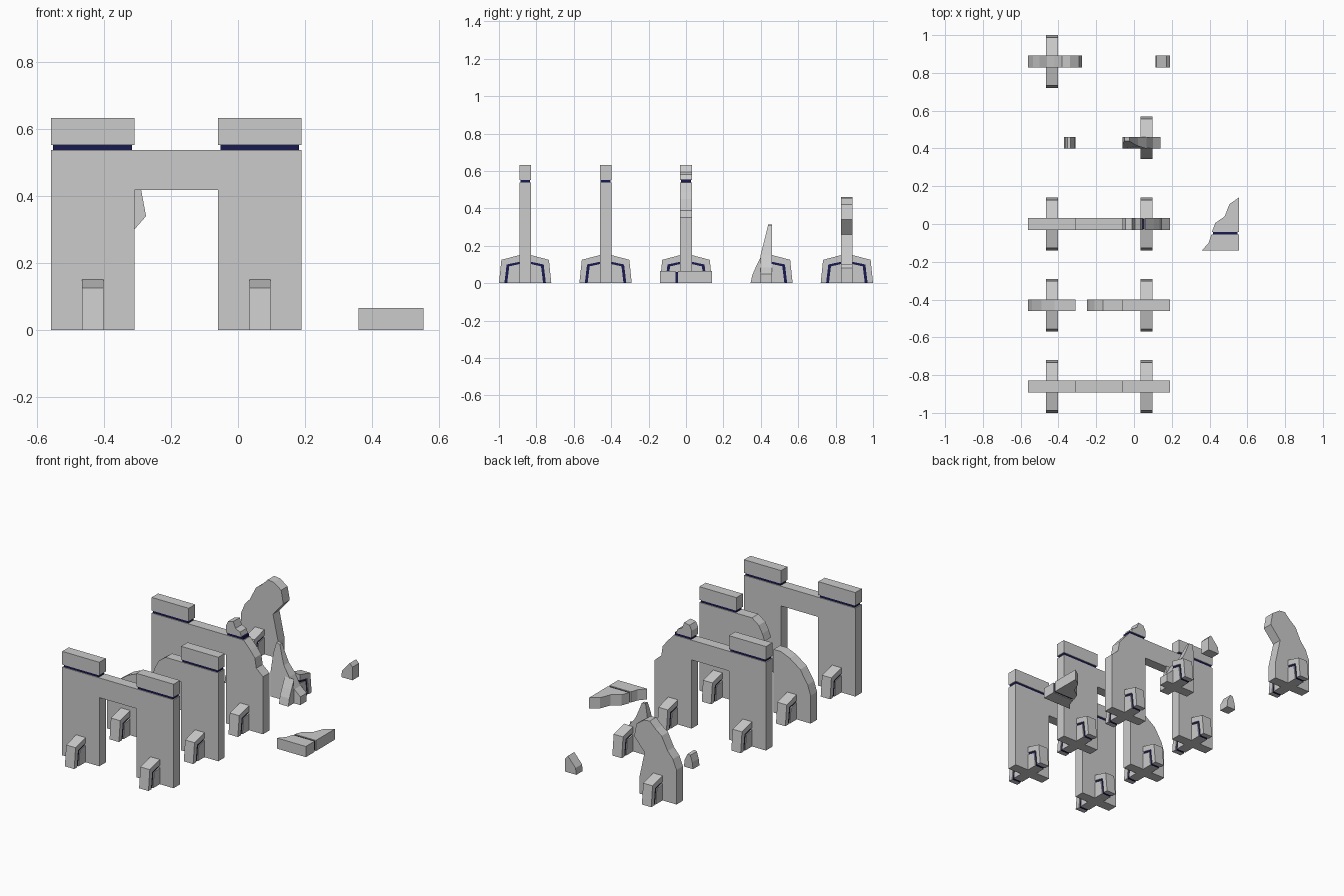
import bpy, bmesh

if "Cube" in bpy.data.objects:
    bpy.data.objects.remove(bpy.data.objects["Cube"])

navy = bpy.data.materials.new("navy_seam")
navy.diffuse_color = (0.01, 0.01, 0.08, 1)
navy.use_nodes = True
navy.node_tree.nodes["Principled BSDF"].inputs["Base Color"].default_value = navy.diffuse_color


def prism(name, pts, axis, lo, hi, mat=None):
    """Extrude a closed 2D outline along an axis ('x': yz, 'y': xz, 'z': xy)."""
    def place(a, b, c):
        return {"x": (c, a, b), "y": (a, c, b), "z": (a, b, c)}[axis]
    bm = bmesh.new()
    rings = [[bm.verts.new(place(a, b, c)) for a, b in pts] for c in (lo, hi)]
    bm.faces.new(rings[0])
    bm.faces.new(rings[1])
    n = len(pts)
    for i in range(n):
        j = (i + 1) % n
        bm.faces.new((rings[0][i], rings[0][j], rings[1][j], rings[1][i]))
    bmesh.ops.recalc_face_normals(bm, faces=bm.faces)
    me = bpy.data.meshes.new(name)
    bm.to_mesh(me)
    bm.free()
    ob = bpy.data.objects.new(name, me)
    bpy.context.collection.objects.link(ob)
    if mat:
        me.materials.append(mat)
    return ob


def rect(x0, x1, z0, z1):
    return [(x0, z0), (x1, z0), (x1, z1), (x0, z1)]


T = 0.031          # half thickness of every wall
LEFT, RIGHT = -0.56, -0.06   # left edge of each leg
LEG = 0.25         # leg width


def wall(name, pts, y):
    return prism(name, pts, "y", y - T, y + T)


# Capstone with recessed dark seam
def cap(name, x0, y, pts=None, seam_end=None):
    wall(name, pts or rect(x0, x0 + LEG, 0.553, 0.633), y)
    prism(name + "_seam", rect(x0 + 0.007, seam_end or x0 + LEG - 0.007, 0.537, 0.555),
          "y", y - T + 0.005, y + T - 0.005, navy)


# Buttress: outer shell, recessed seam, inner core, on the chosen sides
def buttress(name, x0, y, sides=(-1, 1)):
    a, b = x0 + 0.094, x0 + 0.157
    for s in sides:
        def p(pts):
            return [(y + s * u, v) for u, v in pts]
        tag = name + ("_front" if s < 0 else "_back")
        prism(tag + "_shell", p([(0.14, 0), (0.127, 0.125), (0.028, 0.151),
                                 (0.028, 0.115), (0.099, 0.1), (0.111, 0)]), "x", a, b)
        prism(tag + "_seam", p([(0.111, 0), (0.099, 0.1), (0.028, 0.115),
                                (0.028, 0.103), (0.085, 0.09), (0.096, 0)]),
              "x", a + 0.006, b - 0.006, navy)
        prism(tag + "_core", p([(0.028, 0), (0.096, 0), (0.085, 0.09), (0.028, 0.103)]),
              "x", a, b)


# Row 1: intact arch
y = -0.86
wall("intact_arch", [(-.56, 0), (-.31, 0), (-.31, .418), (-.06, .418), (-.06, 0),
                     (.19, 0), (.19, .538), (-.56, .538)], y)
for side, x in (("left", LEFT), ("right", RIGHT)):
    cap(f"intact_cap_{side}", x, y)
    buttress(f"intact_buttress_{side}", x, y)

# Row 2: lintel broken away from the left leg
y = -0.43
wall("split_left_stump", [(-.56, 0), (-.31, 0), (-.31, .385), (-.36, .385), (-.42, .36),
                          (-.49, .31), (-.54, .23), (-.56, .17)], y)
wall("split_right_leg", [(-.06, 0), (.19, 0), (.19, .538), (-.165, .538), (-.21, .505),
                         (-.235, .46), (-.25, .418), (-.06, .418)], y)
cap("split_cap_right", RIGHT, y)
buttress("split_buttress_left", LEFT, y)
buttress("split_buttress_right", RIGHT, y)

# Row 3: right corner chipped off
y = 0
wall("chipped_arch", [(-.56, 0), (-.31, 0), (-.31, .418), (-.06, .418), (-.06, 0),
                      (.19, 0), (.19, .35), (.145, .39), (.135, .45), (.105, .488),
                      (.06, .538), (-.56, .538)], y)
cap("chipped_cap_left", LEFT, y)
cap("chipped_cap_right", RIGHT, y, [(-.06, .553), (.045, .553), (.035, .58), (.005, .595),
                                    (-.01, .633), (-.045, .625), (-.06, .595)], 0.055)
buttress("chipped_buttress_left", LEFT, y)
buttress("chipped_buttress_right", RIGHT, y)

# Slab fallen from the chipped corner, split by a seam
slab = [(.36, -.14), (.555, -.14), (.555, -.055), (.41, -.055), (.395, -.1)]
prism("fallen_slab_cap", slab, "z", 0, 0.065)
prism("fallen_slab_seam", rect(.418, .549, -.057, -.041), "z", 0.005, 0.06, navy)
prism("fallen_slab_body", [(.412, -.043), (.555, -.043), (.555, .14), (.505, .105),
                           (.48, .04), (.43, .005)], "z", 0, 0.065)

# Row 4: ruined right leg, worn back on its front face, plus rubble
y = 0.43
ruin = wall("ruined_leg", [(-.06, 0), (.14, 0), (.14, .05), (.1, .085), (.065, .15),
                           (.02, .205), (-.005, .26), (-.025, .31), (-.05, .315),
                           (-.06, .25), (-.06, .15)], y)
for v in ruin.data.vertices:
    if v.co.y < y:
        v.co.y += max(0, v.co.z - 0.15) * 0.25
buttress("ruined_buttress", RIGHT, y, (1,))
prism("ruined_buttress_front", [(y - .028, 0), (y - .085, 0), (y - .075, .045),
                                (y - .055, .09), (y - .028, .145)], "x", .034, .097)
wall("small_rubble", [(-.37, 0), (-.31, 0), (-.312, .04), (-.335, .085), (-.352, .08),
                      (-.365, .04)], y)

# Row 5: hooked left remnant plus rubble
y = 0.86
wall("hooked_leg", [(-.56, 0), (-.31, 0), (-.31, .1), (-.345, .26), (-.275, .34),
                    (-.29, .42), (-.34, .455), (-.38, .46), (-.42, .42), (-.46, .39),
                    (-.5, .31), (-.535, .27), (-.56, .21)], y)
buttress("hooked_buttress", LEFT, y)
wall("large_rubble", [(.115, 0), (.19, 0), (.19, .08), (.172, .1), (.12, .04)], y)
